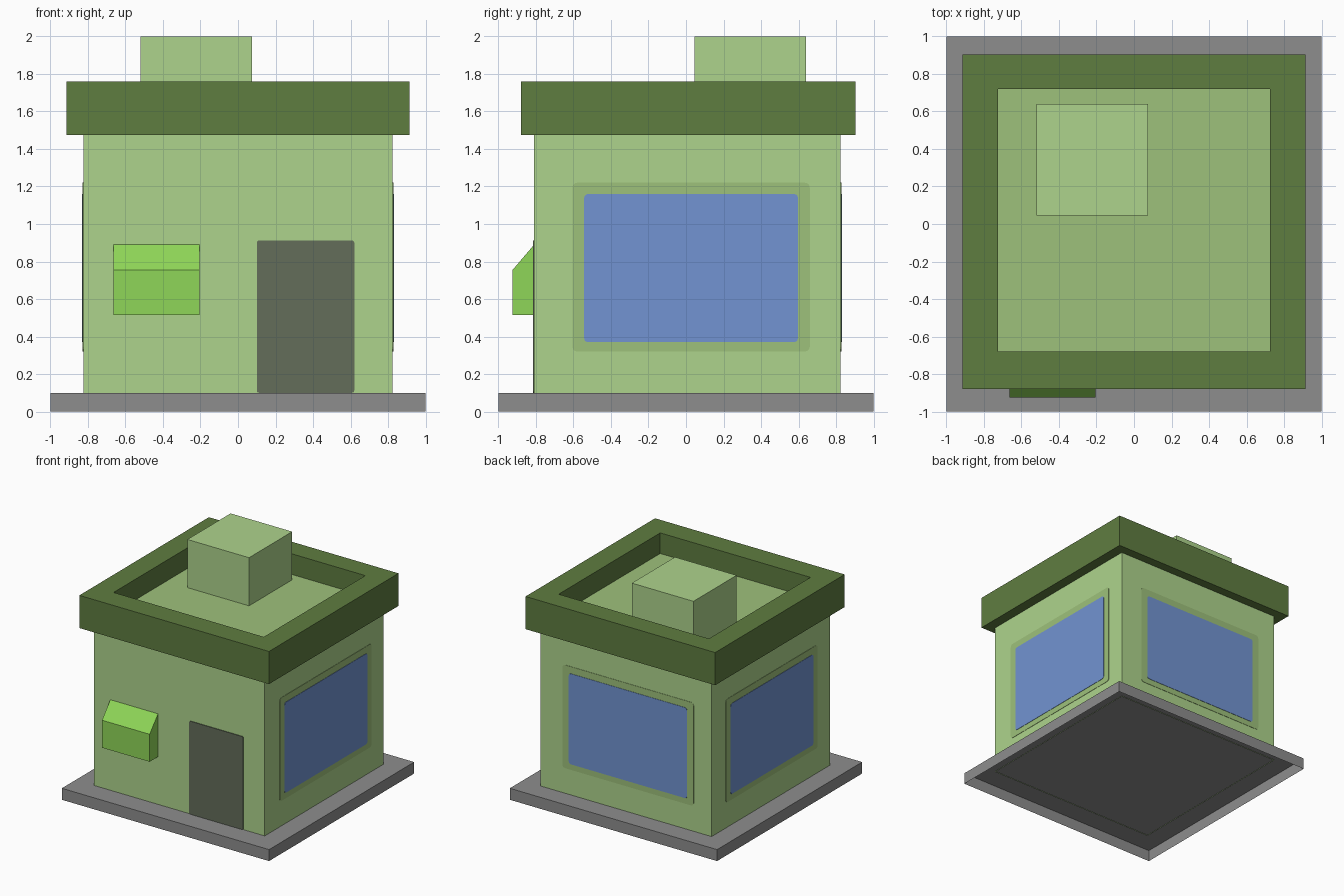
import bpy, bmesh, math
from mathutils import Matrix, Vector

if "Cube" in bpy.data.objects:
    bpy.data.objects.remove(bpy.data.objects["Cube"])


def material(name, r, g, b):
    """Flat colour given as 0-255 display values, stored linear."""
    lin = lambda c: ((c / 255 + 0.055) / 1.055) ** 2.4
    m = bpy.data.materials.new(name)
    m.diffuse_color = (lin(r), lin(g), lin(b), 1)
    m.use_nodes = True
    m.node_tree.nodes["Principled BSDF"].inputs["Base Color"].default_value = m.diffuse_color
    return m


WALL = material("light green", 174, 212, 140)
TRIM = material("muted green", 158, 193, 123)
ROOF = material("dark green", 95, 125, 64)
BOX = material("bright green", 143, 214, 88)
GLASS = material("window blue", 114, 148, 210)
DOOR = material("door grey", 99, 109, 90)
STONE = material("stone grey", 141, 141, 141)


def finish(name, bm, mat):
    me = bpy.data.meshes.new(name)
    bm.to_mesh(me)
    bm.free()
    me.materials.append(mat)
    ob = bpy.data.objects.new(name, me)
    bpy.context.collection.objects.link(ob)
    return ob


def box(name, lo, hi, mat, open_dirs=()):
    """Box between two corners; faces whose normal z is in open_dirs are left out."""
    bm = bmesh.new()
    lo, hi = Vector(lo), Vector(hi)
    bmesh.ops.create_cube(bm, size=1, matrix=Matrix.Translation((lo + hi) / 2)
                          @ Matrix.Diagonal((*(hi - lo), 1)))
    bm.normal_update()
    gone = [f for f in bm.faces if round(f.normal.z) in open_dirs]
    bmesh.ops.delete(bm, geom=gone, context='FACES')
    return finish(name, bm, mat)


def prism(name, points, vec, mat):
    """Extrude a closed outline along vec."""
    bm = bmesh.new()
    face = bm.faces.new([bm.verts.new(p) for p in points])
    ext = bmesh.ops.extrude_face_region(bm, geom=[face], use_keep_orig=True)
    bmesh.ops.translate(bm, vec=vec, verts=[v for v in ext["geom"]
                                            if isinstance(v, bmesh.types.BMVert)])
    bmesh.ops.recalc_face_normals(bm, faces=bm.faces)
    return finish(name, bm, mat)


def plate(name, origin, turn, u0, u1, z0, z1, r, depth, mat):
    """Rounded plate on a wall: u runs sideways, turn rotates it about z."""
    rot = Matrix.Rotation(turn, 3, 'Z')
    pts = []
    corners = [(u1 - r, z1 - r), (u0 + r, z1 - r), (u0 + r, z0 + r), (u1 - r, z0 + r)]
    for i, (u, z) in enumerate(corners):
        for k in range(4):
            a = math.pi / 2 * (i + k / 3)
            pts.append(Vector(origin) + rot @ Vector((u + r * math.cos(a), 0,
                                                      z + r * math.sin(a))))
    return prism(name, pts, rot @ Vector((0, -depth, 0)), mat)


# ground slab, open underneath
box("base_slab", (-1, -1, 0), (1, 1, 0.1), STONE, open_dirs=(-1,))

# wall shell
box("walls", (-0.825, -0.81, 0.097), (0.825, 0.825, 1.58), WALL, open_dirs=(-1, 1))

# roof parapet: outer and inner rectangles bridged into a ring
bm = bmesh.new()
loops = []
for x, y0, y1, z in ((0.915, -0.88, 0.905, 1.475), (0.915, -0.88, 0.905, 1.76),
                     (0.725, -0.68, 0.72, 1.76), (0.725, -0.68, 0.72, 1.475)):
    loops.append([bm.verts.new(p) for p in ((-x, y0, z), (x, y0, z), (x, y1, z), (-x, y1, z))])
for i in range(4):
    a, b = loops[i], loops[(i + 1) % 4]
    for j in range(4):
        k = (j + 1) % 4
        bm.faces.new((a[j], a[k], b[k], b[j]))
bmesh.ops.recalc_face_normals(bm, faces=bm.faces)
finish("roof_parapet", bm, ROOF)

# sunken roof floor and rooftop block
box("roof_floor", (-0.725, -0.68, 1.55), (0.725, 0.72, 1.58), TRIM)
box("rooftop_block", (-0.52, 0.045, 1.57), (0.075, 0.64, 2.0), WALL)

# door
plate("door", (0, -0.81, 0), 0, 0.1, 0.62, 0.1, 0.912, 0.012, 0.006, DOOR)

# wall-mounted box with sloped top
profile = [(-0.81, 0.515), (-0.925, 0.515), (-0.925, 0.755), (-0.81, 0.89)]
prism("wall_box", [(-0.665, y, z) for y, z in profile], (0.46, 0, 0), BOX)

# framed windows on the right, back and left walls
for side, origin, quarter, mid in (("right", (0.825, 0, 0), 1, 0.027),
                                   ("back", (0, 0.825, 0), 2, 0.02),
                                   ("left", (-0.825, 0, 0), 3, 0.0)):
    turn = quarter * math.pi / 2
    plate(side + "_window_frame", origin, turn, mid - 0.633, mid + 0.633,
          0.32, 1.22, 0.025, 0.003, TRIM)
    plate(side + "_window_glass", origin, turn, mid - 0.57, mid + 0.57,
          0.37, 1.16, 0.02, 0.006, GLASS)
